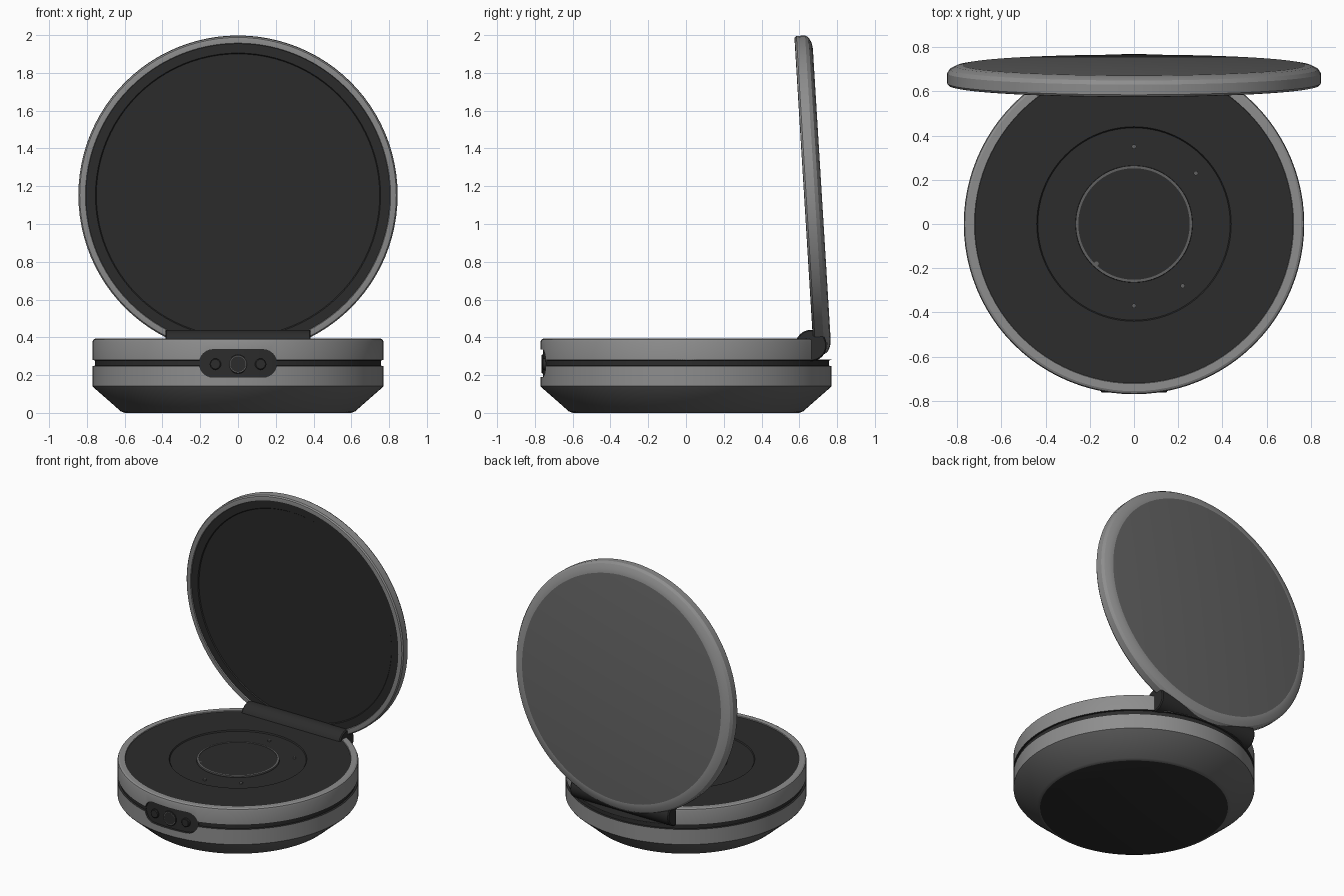
import bpy, bmesh, math
from mathutils import Matrix

if "Cube" in bpy.data.objects:
    bpy.data.objects.remove(bpy.data.objects["Cube"])

N = 96


def mat(name, v):
    m = bpy.data.materials.new(name)
    m.diffuse_color = (v, v, v, 1)
    m.use_nodes = True
    m.node_tree.nodes["Principled BSDF"].inputs["Base Color"].default_value = m.diffuse_color
    return m


GREY = mat("satin grey", 0.27)
MID = mat("mid grey", 0.125)
DARK = mat("charcoal", 0.025)
RING = mat("ring grey", 0.12)


def finish(bm, name, mats, matrix=None):
    bmesh.ops.recalc_face_normals(bm, faces=bm.faces[:])
    me = bpy.data.meshes.new(name)
    bm.to_mesh(me)
    bm.free()
    ob = bpy.data.objects.new(name, me)
    bpy.context.collection.objects.link(ob)
    for m in mats:
        me.materials.append(m)
    if matrix is not None:
        ob.matrix_world = matrix
    return ob


def smooth(ob, angle=25):
    bpy.ops.object.select_all(action='DESELECT')
    ob.select_set(True)
    bpy.context.view_layer.objects.active = ob
    bpy.ops.object.shade_smooth_by_angle(angle=math.radians(angle))


def lathe(name, rows, mats, n=N, matrix=None):
    """rows: (radius, z, material of the segment that starts here)"""
    bm = bmesh.new()
    loops = []
    for r, z, _ in rows:
        if r == 0:
            loops.append([bm.verts.new((0, 0, z))] * n)
        else:
            loops.append([bm.verts.new((r * math.cos(2 * math.pi * i / n),
                                        r * math.sin(2 * math.pi * i / n), z)) for i in range(n)])
    for k in range(len(rows) - 1):
        a, b = loops[k], loops[k + 1]
        for i in range(n):
            j = (i + 1) % n
            quad = list(dict.fromkeys((a[i], a[j], b[j], b[i])))
            bm.faces.new(quad).material_index = rows[k][2]
    return finish(bm, name, mats, matrix)


def bent_pill(name, half_w, half_h, r_in, r_out, m, cz=0.262):
    """Pill-shaped plate wrapped on the front of the round body."""
    pts = []
    for side in (1, -1):
        for i in range(13):
            a = side * math.pi / 2 - math.pi * i / 12
            pts.append((side * (half_w - half_h) + half_h * math.cos(a), half_h * math.sin(a)))
    # columns of matching upper and lower points
    xs = sorted({round(p[0], 5) for p in pts} | {(half_w - half_h) * t / 6 for t in range(-6, 7)})
    bm = bmesh.new()
    cols = []
    for x in xs:
        d = max(0, abs(x) - (half_w - half_h))
        h = max(0.004, math.sqrt(max(0, half_h ** 2 - d * d)))
        cols.append([bm.verts.new((x, -math.sqrt(r * r - x * x), cz + s * h))
                     for r, s in ((r_in, -1), (r_out, -1), (r_out, 1), (r_in, 1))])
    for a, b in zip(cols, cols[1:]):
        for i in range(4):
            j = (i + 1) % 4
            bm.faces.new((a[i], a[j], b[j], b[i]))
    bm.faces.new(cols[0])
    bm.faces.new(cols[-1][::-1])
    return finish(bm, name, [m])


def cut(ob, cutter):
    cutter.hide_render = True
    mod = ob.modifiers.new("cut", 'BOOLEAN')
    mod.operation, mod.solver, mod.object = 'DIFFERENCE', 'EXACT', cutter
    mod.material_mode = 'TRANSFER'
    bpy.context.view_layer.objects.active = ob
    bpy.ops.object.modifier_apply(modifier=mod.name)
    bpy.data.objects.remove(cutter)


# Round body: dark foot, bevelled underside, wall with seam, dark dial deck
body = lathe("body", [
    (0, 0, 2), (0.60, 0, 1), (0.62, 0.008, 1), (0.765, 0.135, 1), (0.77, 0.142, 0),
    (0.77, 0.248, 2), (0.758, 0.25, 2), (0.758, 0.278, 2), (0.77, 0.28, 0),
    (0.77, 0.377, 0), (0.766, 0.388, 0), (0.756, 0.393, 0), (0.722, 0.393, 0),
    (0.72, 0.387, 2), (0.44, 0.387, 2), (0.435, 0.379, 2), (0.265, 0.379, 2),
    (0.26, 0.387, 2), (0, 0.387, 2)], [GREY, MID, DARK])

# Hinge notch at the back of the upper half
bm = bmesh.new()
bmesh.ops.create_cube(bm, size=1, matrix=Matrix.Translation((0, 0.865, 0.483))
                      @ Matrix.Diagonal((2, 0.4, 0.4, 1)))
cut(body, finish(bm, "notch_cutter", [DARK]))
# Recess for the front button panel
cut(body, bent_pill("panel_cutter", 0.205, 0.073, 0.75, 0.82, DARK))
smooth(body)

# Front button panel with two small buttons and a central ring
smooth(bent_pill("button_panel", 0.203, 0.071, 0.735, 0.757, DARK))


def front_matrix(x, y):
    return Matrix.Translation((x, y, 0.258)) @ Matrix.Rotation(math.pi / 2, 4, 'X')


for side in (-1, 1):
    smooth(lathe("side_button", [(0, -0.015, 0), (0.03, -0.015, 0), (0.03, 0.008, 0),
                                 (0.025, 0.012, 0), (0, 0.012, 0)], [DARK], 24,
                 front_matrix(side * 0.12, -0.75)))
smooth(lathe("centre_button", [(0, -0.01, 0), (0.05, -0.01, 0), (0.05, 0.005, 0),
                               (0.046, 0.008, 1), (0.041, 0.008, 0), (0, 0.006, 0)],
             [DARK, RING], 32, front_matrix(0, -0.757)))

# Thin bright ring around the central dial
smooth(lathe("dial_ring", [(0.252, 0.384, 0), (0.264, 0.384, 0), (0.264, 0.390, 0),
                           (0.252, 0.390, 0), (0.252, 0.384, 0)], [RING]))
# Tiny markers on the dial track
for x, y in ((0, 0.35), (0.28, 0.23), (0.22, -0.28), (0, -0.37), (-0.17, -0.18)):
    lathe("dial_marker", [(0, 0.376, 0), (0.011, 0.376, 0), (0.011, 0.3885, 0), (0, 0.3885, 0)],
          [RING], 8, Matrix.Translation((x, y, 0)))

# Hinge barrel across the back
smooth(lathe("hinge_barrel", [(0, -0.385, 0), (0.077, -0.385, 0), (0.083, -0.378, 0),
                              (0.083, 0.378, 0), (0.077, 0.385, 0), (0, 0.385, 0)], [DARK], 32,
             Matrix.Translation((0, 0.662, 0.357)) @ Matrix.Rotation(math.pi / 2, 4, 'Y')))

# Open lid: grey rim, dark mirror side, mid grey back
lid_matrix = Matrix.Translation((0, 0.672, 1.154)) @ Matrix.Rotation(math.radians(93.5), 4, 'X')
smooth(lathe("lid", [
    (0, -0.047, 1), (0.775, -0.047, 0), (0.805, -0.042, 0), (0.833, -0.028, 0), (0.845, -0.010, 0),
    (0.845, 0.036, 0), (0.838, 0.045, 0), (0.828, 0.047, 0), (0.808, 0.047, 0), (0.805, 0.040, 2),
    (0.755, 0.040, 2), (0.75, 0.034, 2), (0, 0.034, 2)], [GREY, MID, DARK], N, lid_matrix))
